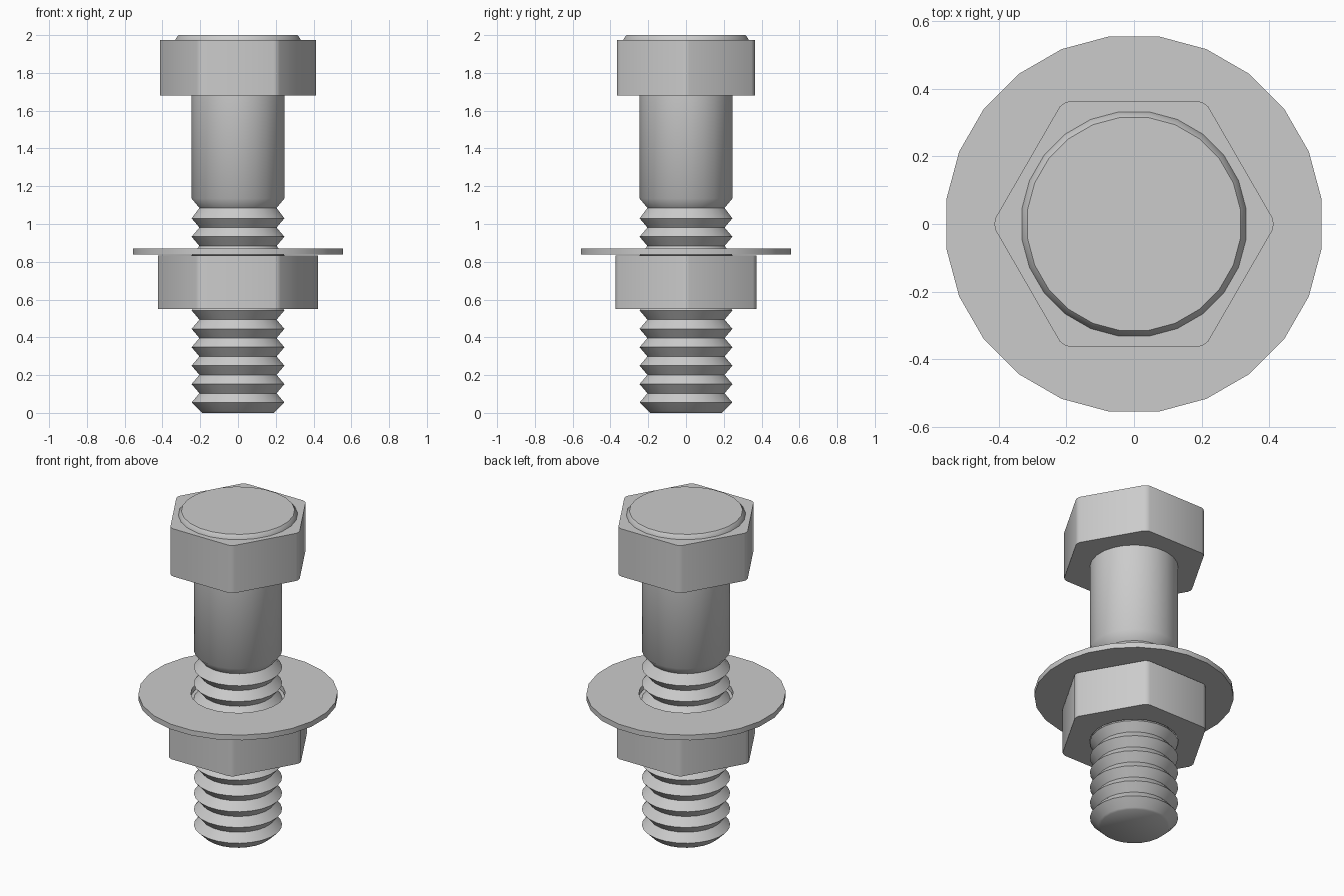
import bpy, bmesh, math
from mathutils import Vector

if "Cube" in bpy.data.objects:
    bpy.data.objects.remove(bpy.data.objects["Cube"])

SIDES = 24


def finish(name, bm):
    bmesh.ops.recalc_face_normals(bm, faces=bm.faces[:])
    me = bpy.data.meshes.new(name)
    bm.to_mesh(me)
    bm.free()
    ob = bpy.data.objects.new(name, me)
    bpy.context.collection.objects.link(ob)
    bpy.ops.object.select_all(action='DESELECT')
    ob.select_set(True)
    bpy.context.view_layer.objects.active = ob
    bpy.ops.object.shade_smooth_by_angle(angle=math.radians(40))
    return ob


def circle(r):
    return [Vector((r * math.cos(a), r * math.sin(a), 0))
            for a in (math.tau * (i + 0.5) / SIDES for i in range(SIDES))]


def hexagon(apothem, cut=0.02):
    # hexagon with slightly rounded corners
    r = apothem / math.cos(math.pi / 6)
    c = [Vector((r * math.cos(k * math.pi / 3), r * math.sin(k * math.pi / 3), 0))
         for k in range(6)]
    pts = []
    for k in range(6):
        to_prev = (c[k - 1] - c[k]).normalized() * cut
        to_next = (c[(k + 1) % 6] - c[k]).normalized() * cut
        pts += [c[k] + to_prev, c[k] * (1 - 0.36 * cut / r), c[k] + to_next]
    return pts


def lathe(name, profile, capped=True):
    # stack of rings from (radius, z) pairs
    bm = bmesh.new()
    rings = [[bm.verts.new(p + Vector((0, 0, z))) for p in circle(r)]
             for r, z in profile]
    pairs = list(zip(rings, rings[1:]))
    if capped:
        bm.faces.new(rings[0])
        bm.faces.new(rings[-1])
    else:
        pairs.append((rings[-1], rings[0]))
    for a, b in pairs:
        for i in range(SIDES):
            j = (i + 1) % SIDES
            bm.faces.new((a[i], a[j], b[j], b[i]))
    return finish(name, bm)


def prism(name, outline, z0, z1, hole=None):
    # extruded outline, optionally with a round hole
    bm = bmesh.new()
    edges = []
    for loop in [outline] + ([circle(hole)] if hole else []):
        vs = [bm.verts.new((p.x, p.y, z0)) for p in loop]
        edges += [bm.edges.new((vs[i - 1], vs[i])) for i in range(len(vs))]
    bmesh.ops.triangle_fill(bm, edges=edges, use_beauty=True, normal=(0, 0, 1))
    ext = bmesh.ops.extrude_face_region(bm, geom=bm.faces[:], use_keep_orig=True)
    verts = [g for g in ext['geom'] if isinstance(g, bmesh.types.BMVert)]
    bmesh.ops.translate(bm, verts=verts, vec=(0, 0, z1 - z0))
    return finish(name, bm)


# Shank with ring threads
PITCH = 0.0975
profile = [(0.19, 0), (0.2, 0.008)]
for i in range(11):
    z = 0.055 + i * PITCH
    profile += [(0.248, z), (0.206, z + PITCH / 2)]
profile[-1] = (0.206, 1.085)
profile += [(0.248, 1.135), (0.248, 1.69)]
lathe("threaded_shank", profile)

# Hex head and its raised round cap
prism("bolt_head", hexagon(0.364), 1.68, 1.975)
lathe("head_cap", [(0.335, 1.965), (0.335, 1.977), (0.318, 2.0)])

# Flat washer
lathe("washer", [(0.265, 0.838), (0.56, 0.838), (0.56, 0.87), (0.265, 0.87)], capped=False)

# Hex nut
prism("nut", hexagon(0.372), 0.55, 0.833, hole=0.249)
